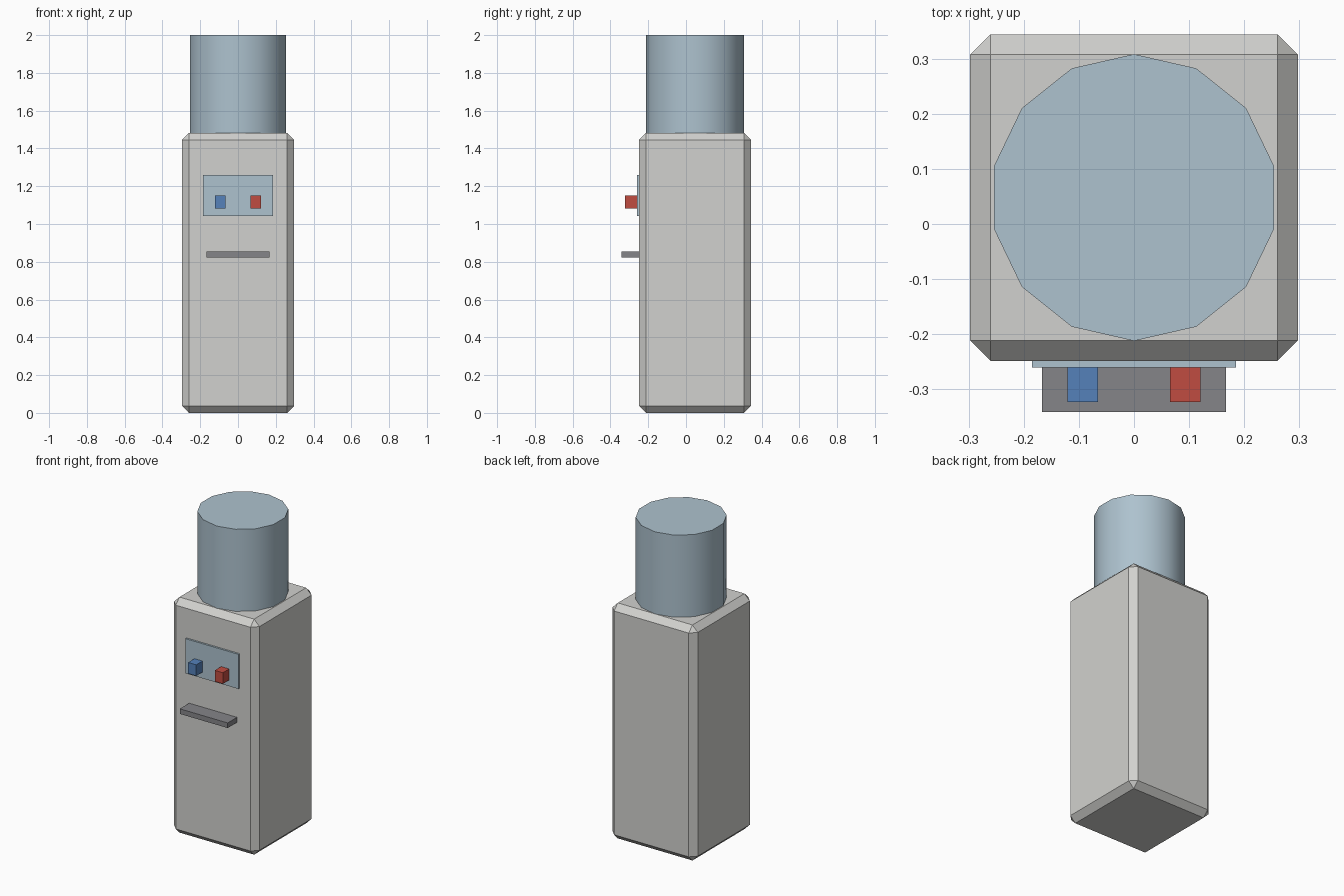
import bpy
import bmesh
from mathutils import Matrix

if "Cube" in bpy.data.objects:
    bpy.data.objects.remove(bpy.data.objects["Cube"])


def material(name, rgb):
    m = bpy.data.materials.new(name)
    m.diffuse_color = (*rgb, 1.0)
    m.use_nodes = True
    m.node_tree.nodes["Principled BSDF"].inputs["Base Color"].default_value = m.diffuse_color
    return m


casing = material("casing grey", (0.64, 0.64, 0.62))
pale_blue = material("pale blue", (0.42, 0.54, 0.62))
dark_grey = material("tray grey", (0.235, 0.235, 0.25))
cold_blue = material("cold blue", (0.09, 0.22, 0.49))
hot_red = material("hot red", (0.53, 0.073, 0.053))


def add_object(name, bm, mat):
    mesh = bpy.data.meshes.new(name)
    bm.to_mesh(mesh)
    bm.free()
    mesh.materials.append(mat)
    obj = bpy.data.objects.new(name, mesh)
    bpy.context.collection.objects.link(obj)
    return obj


def box(name, x, y, z, mat, chamfer=0.0):
    """Box between (min, max) pairs, with optional flat chamfers."""
    bm = bmesh.new()
    centre = [(a + b) / 2 for a, b in (x, y, z)]
    size = [b - a for a, b in (x, y, z)]
    bmesh.ops.create_cube(bm, size=1, matrix=Matrix.LocRotScale(centre, None, size))
    if chamfer:
        bmesh.ops.bevel(bm, geom=bm.edges[:], offset=chamfer, segments=1,
                        affect='EDGES')
    return add_object(name, bm, mat)


# Chamfered cabinet
box("cabinet", (-0.297, 0.297), (-0.248, 0.344), (0, 1.483), casing, 0.037)

# Fourteen-sided water bottle, with a corner pointing to the back
bm = bmesh.new()
bmesh.ops.create_cone(bm, cap_ends=True, segments=14, radius1=0.26, radius2=0.26,
                      depth=0.53, matrix=Matrix.Translation((0, 0.048, 1.735)))
top = max(bm.verts, key=lambda v: v.co.y)
if abs(top.co.x) > 0.001:
    bmesh.ops.rotate(bm, verts=bm.verts, cent=(0, 0.048, 0),
                     matrix=Matrix.Rotation(3.14159265 / 14, 3, 'Z'))
bottle = add_object("water_bottle", bm, pale_blue)
bpy.context.view_layer.objects.active = bottle
bottle.select_set(True)
bpy.ops.object.shade_smooth_by_angle(angle=0.7)

# Tap panel, the two taps and the drip tray
box("tap_panel", (-0.185, 0.185), (-0.26, -0.24), (1.042, 1.26), pale_blue)
for name, cx, mat in (("cold_tap", -0.093, cold_blue), ("hot_tap", 0.093, hot_red)):
    box(name, (cx - 0.028, cx + 0.028), (-0.323, -0.25), (1.081, 1.151), mat)
box("drip_tray", (-0.167, 0.167), (-0.341, -0.24), (0.822, 0.854), dark_grey)
